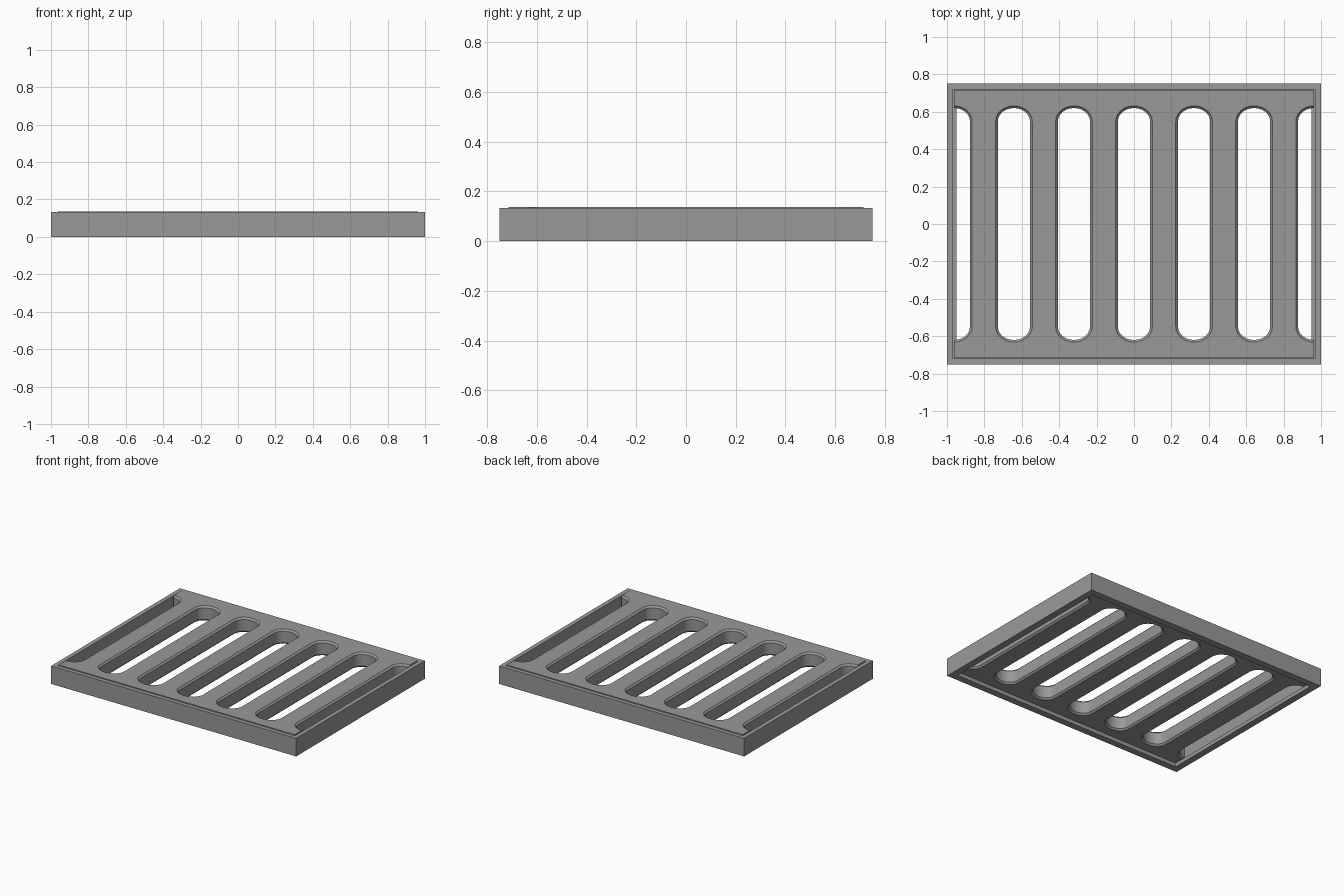
import bpy, bmesh
from math import cos, sin, pi

if "Cube" in bpy.data.objects:
    bpy.data.objects.remove(bpy.data.objects["Cube"])

FRAME_TOP, GRATE_TOP, LEDGE = 0.133, 0.137, 0.028
CHAMFER = 0.012

metal = bpy.data.materials.new("cast_grey_metal")
metal.use_nodes = True
grey = (0.32, 0.32, 0.32, 1)
metal.diffuse_color = grey
metal.node_tree.nodes["Principled BSDF"].inputs["Base Color"].default_value = grey


def make_object(name, bm):
    bmesh.ops.recalc_face_normals(bm, faces=bm.faces)
    mesh = bpy.data.meshes.new(name)
    bm.to_mesh(mesh)
    bm.free()
    mesh.materials.append(metal)
    obj = bpy.data.objects.new(name, mesh)
    bpy.context.collection.objects.link(obj)
    return obj


def bridge(bm, a, b):
    for i in range(len(a)):
        j = (i + 1) % len(a)
        bm.faces.new((a[i], a[j], b[j], b[i]))


def ring(bm, points, z):
    return [bm.verts.new((x, y, z)) for x, y in points]


def rect(x, y):
    return [(-x, -y), (x, -y), (x, y), (-x, y)]


# Frame: a stepped section swept around the rectangle, with a ledge inside
bm = bmesh.new()
section = [(1, 0.75, 0), (1, 0.75, FRAME_TOP), (0.968, 0.72, FRAME_TOP),
           (0.968, 0.72, LEDGE), (0.95, 0.7, LEDGE), (0.95, 0.7, 0)]
rings = [ring(bm, rect(x, y), z) for x, y, z in section]
for k in range(len(rings)):
    bridge(bm, rings[k], rings[(k + 1) % len(rings)])
make_object("frame", bm)

# Grate plate resting on the ledge
bm = bmesh.new()
low, high = [ring(bm, rect(0.962, 0.714), z) for z in (LEDGE, GRATE_TOP)]
bridge(bm, low, high)
bm.faces.new(low)
bm.faces.new(high)
grate = make_object("grate", bm)


def slot_outline(cx, grow, steps=12):
    # Long slot with rounded ends
    w, end, straight = 0.086 + grow, 0.07 + grow, 0.55
    pts = []
    for side in (1, -1):
        for i in range(steps + 1):
            a = pi * i / steps
            pts.append((cx + side * w * cos(a), side * (straight + end * sin(a))))
    return pts


# Slot cutters: chamfered at top and bottom; the outermost run off the plate
bm = bmesh.new()
over = 0.01
levels = [(LEDGE - over, CHAMFER + over), (LEDGE + CHAMFER, 0),
          (GRATE_TOP - CHAMFER, 0), (GRATE_TOP + over, CHAMFER + over)]
for n in range(-3, 4):
    loops = [ring(bm, slot_outline(n * 0.321, grow), z) for z, grow in levels]
    for a, b in zip(loops, loops[1:]):
        bridge(bm, a, b)
    bm.faces.new(loops[0])
    bm.faces.new(loops[-1])
cutter = make_object("slot_cutter", bm)
cutter.hide_render = True

cut = grate.modifiers.new("slots", "BOOLEAN")
cut.operation = "DIFFERENCE"
cut.solver = "EXACT"
cut.object = cutter
bpy.context.view_layer.objects.active = grate
bpy.ops.object.modifier_apply(modifier=cut.name)
bpy.data.objects.remove(cutter)

# Smooth the rounded slot ends, keep the chamfer edges crisp
bpy.ops.object.select_all(action="DESELECT")
grate.select_set(True)
bpy.ops.object.shade_smooth_by_angle(angle=pi / 6)
